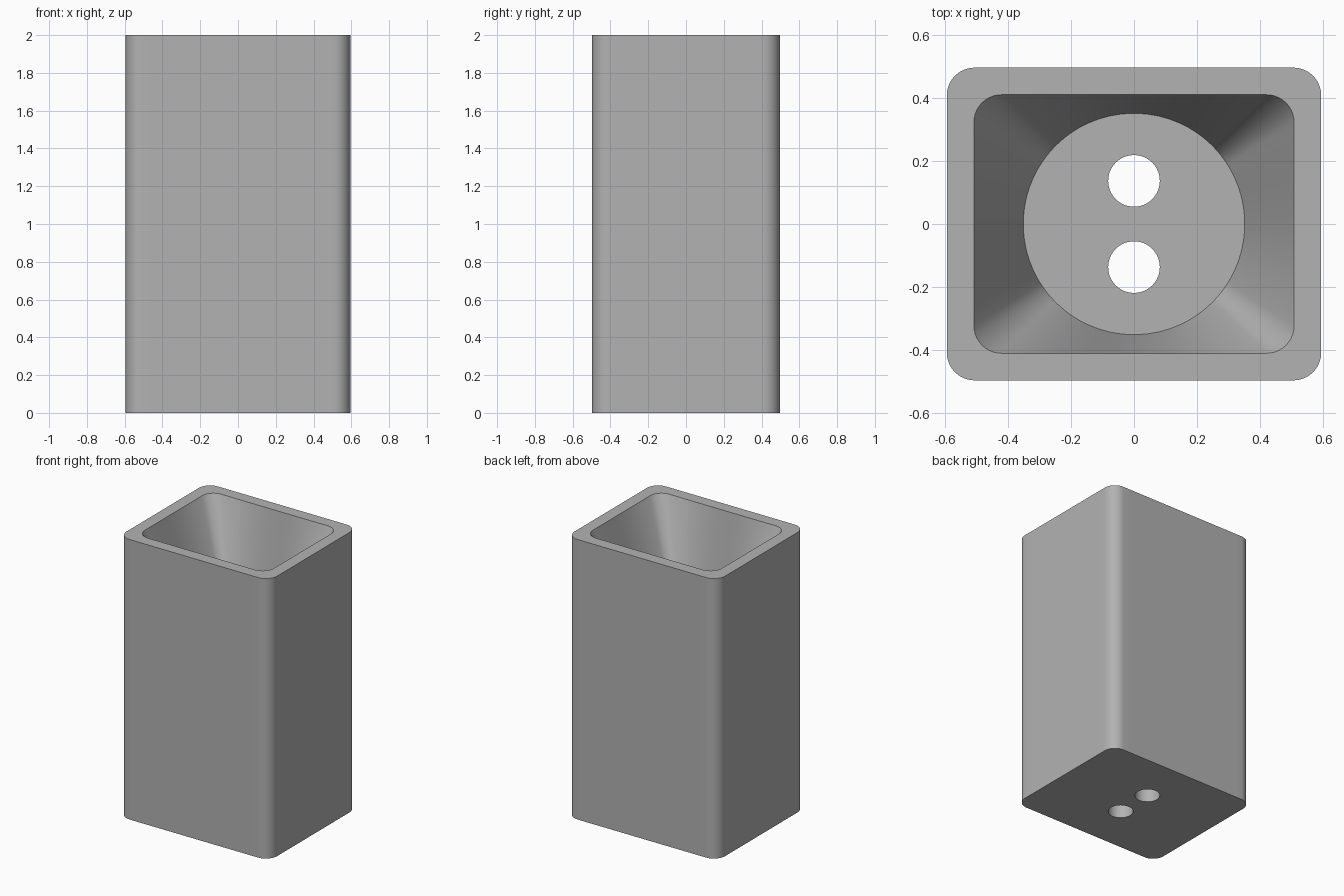
import bpy, bmesh, math
from mathutils import Vector

cube = bpy.data.objects.get("Cube")
if cube:
    bpy.data.objects.remove(cube, do_unlink=True)

HALF_X, HALF_Y, HEIGHT = 0.595, 0.497, 2.0
WALL, CORNER = 0.086, 0.088
FLOOR_Z, FLOOR_RADIUS = 1.54, 0.352
HOLE_RADIUS, HOLE_Y = 0.082, 0.137
ARC_STEPS, EDGE_STEPS = 10, 18

grey = bpy.data.materials.new("plain_grey")
grey.use_nodes = True
colour = (0.448, 0.448, 0.448, 1)
grey.diffuse_color = colour
grey.node_tree.nodes["Principled BSDF"].inputs["Base Color"].default_value = colour


def rounded_rectangle(hx, hy, r):
    """Outline with rounded corners and evenly divided straight edges."""
    corners = []
    for i, (sx, sy) in enumerate([(1, 1), (-1, 1), (-1, -1), (1, -1)]):
        centre = Vector((sx * (hx - r), sy * (hy - r)))
        angles = [math.pi / 2 * (i + j / ARC_STEPS) for j in range(ARC_STEPS + 1)]
        corners.append([centre + r * Vector((math.cos(a), math.sin(a))) for a in angles])
    points = []
    for i, arc in enumerate(corners):
        following = corners[(i + 1) % 4][0]
        points += arc
        points += [arc[-1].lerp(following, j / EDGE_STEPS) for j in range(1, EDGE_STEPS)]
    return points


# Block with a hollow that narrows from the rounded rim to a round floor
outer = rounded_rectangle(HALF_X, HALF_Y, CORNER)
inner = rounded_rectangle(HALF_X - WALL, HALF_Y - WALL, CORNER)
circle = [p.normalized() * FLOOR_RADIUS for p in inner]
sections = [(outer, 0), (outer, HEIGHT), (inner, HEIGHT), (circle, FLOOR_Z)]

bm = bmesh.new()
rings = [[bm.verts.new((p.x, p.y, z)) for p in pts] for pts, z in sections]
for low, high in zip(rings, rings[1:]):
    for i in range(len(low)):
        k = (i + 1) % len(low)
        bm.faces.new((low[i], low[k], high[k], high[i]))
bm.faces.new(rings[0][::-1])
bm.faces.new(rings[-1])
bmesh.ops.recalc_face_normals(bm, faces=bm.faces)
mesh = bpy.data.meshes.new("holder_body")
bm.to_mesh(mesh)
bm.free()
mesh.materials.append(grey)
body = bpy.data.objects.new("holder_body", mesh)
bpy.context.collection.objects.link(body)

# Two round holes through the floor
for side in (-1, 1):
    bpy.ops.mesh.primitive_cylinder_add(vertices=64, radius=HOLE_RADIUS, depth=HEIGHT * 2,
                                        location=(0, side * HOLE_Y, HEIGHT / 2))
    cutter = bpy.context.object
    cutter.name = "hole_cutter"
    cutter.hide_render = True
    cutter.data.materials.append(grey)
    bpy.ops.object.select_all(action="DESELECT")
    bpy.context.view_layer.objects.active = body
    body.select_set(True)
    cut = body.modifiers.new("hole", "BOOLEAN")
    cut.operation = "DIFFERENCE"
    cut.solver = "EXACT"
    cut.object = cutter
    bpy.ops.object.modifier_apply(modifier=cut.name)
    bpy.data.objects.remove(cutter, do_unlink=True)

bpy.ops.object.shade_smooth_by_angle(angle=math.radians(30))
